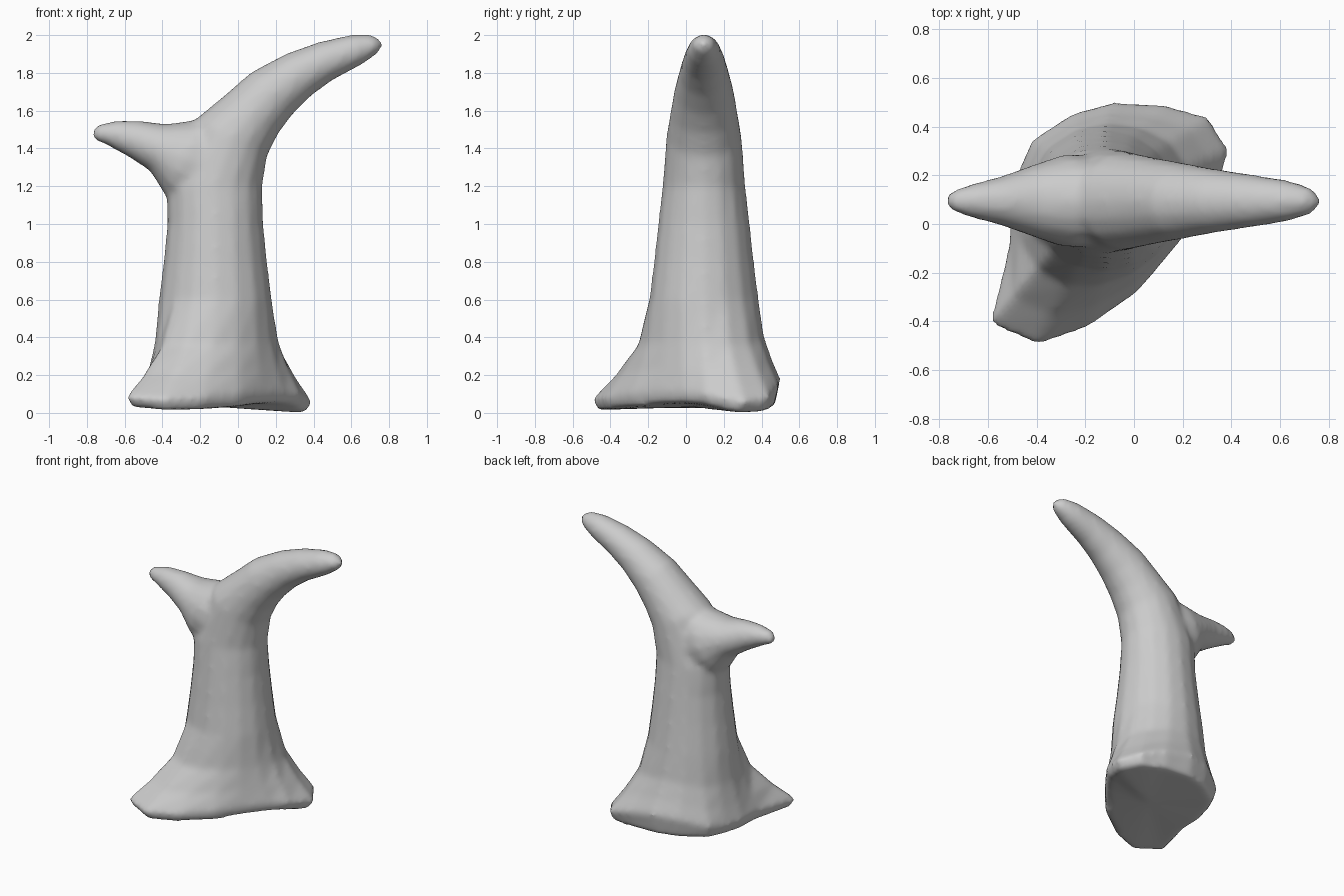
import bpy, bmesh, math

if "Cube" in bpy.data.objects:
    bpy.data.objects.remove(bpy.data.objects["Cube"])

N = 16
YC = 0.095


def ring(right, left, hw):
    """Oval spanning two (x, z) points, with half-width hw along y."""
    pts = []
    for i in range(N):
        a = 2 * math.pi * i / N
        c, s = math.cos(a), math.sin(a)
        pts.append(((right[0] + left[0]) / 2 + c * (right[0] - left[0]) / 2,
                    YC + s * hw,
                    (right[1] + left[1]) / 2 + c * (right[1] - left[1]) / 2))
    return pts


def loft(bm, rings, start, end):
    """Skin a list of rings and close both ends to a point."""
    vs = [[bm.verts.new(p) for p in r] for r in rings]
    for a, b in zip(vs, vs[1:]):
        for i in range(N):
            j = (i + 1) % N
            bm.faces.new((a[i], a[j], b[j], b[i]))
    s, e = bm.verts.new(start), bm.verts.new(end)
    for i in range(N):
        j = (i + 1) % N
        bm.faces.new((s, vs[0][j], vs[0][i]))
        bm.faces.new((e, vs[-1][i], vs[-1][j]))


# Root flare outline: x, y, height of widest point, height of underside
foot = [(.33, .11, .10, .045), (.395, .30, .06, .0), (.31, .44, .08, .005),
        (.13, .49, .14, .025), (-.08, .50, .18, .035), (-.25, .455, .17, .035),
        (-.42, .345, .12, .03), (-.475, .22, .10, .03), (-.51, .08, .10, .025),
        (-.515, -.09, .10, .025), (-.595, -.41, .085, .03), (-.40, -.50, .07, .015),
        (-.19, -.425, .08, .02), (.01, -.285, .10, .035), (.13, -.145, .11, .05),
        (.24, -.01, .11, .055)]

bm = bmesh.new()

# Trunk base: blends from the foot outline into the oval trunk
trunk = ring((.18, .6), (-.42, .6), .29)
rings = [[(-.1 + (x + .1) * .94, y * .94, zb) for x, y, z, zb in foot]]
for w, s in ((1, 0), (.62, .24), (.24, .54), (0, 1)):
    rings.append([(t[0] + (f[0] - t[0]) * w, t[1] + (f[1] - t[1]) * w,
                   f[2] + (.6 - f[2]) * s) for t, f in zip(trunk, foot)])

# Trunk and long right branch
for r, l, hw in [((.155, .8), (-.395, .8), .265), ((.135, 1.0), (-.375, 1.0), .243),
                 ((.13, 1.2), (-.38, 1.2), .22), ((.155, 1.36), (-.22, 1.56), .20),
                 ((.215, 1.48), (-.08, 1.675), .18), ((.29, 1.58), (.07, 1.805), .16),
                 ((.39, 1.68), (.26, 1.905), .133), ((.50, 1.76), (.43, 1.965), .112),
                 ((.66, 1.845), (.60, 2.003), .085), ((.745, 1.905), (.71, 2.003), .055)]:
    rings.append(ring(r, l, hw))
loft(bm, rings, (-.1, .03, .03), (.775, YC, 1.96))

# Short left branch
left = [((0, 1.5), (-.2, 1.05), .19), ((-.19, 1.555), (-.385, 1.15), .19),
        ((-.38, 1.53), (-.465, 1.28), .145), ((-.52, 1.547), (-.58, 1.355), .10),
        ((-.64, 1.548), (-.69, 1.415), .07), ((-.735, 1.53), (-.765, 1.447), .042)]
loft(bm, [ring(r, l, hw) for r, l, hw in left], (-.1, YC, 1.27), (-.78, YC, 1.485))

bmesh.ops.recalc_face_normals(bm, faces=bm.faces)
mesh = bpy.data.meshes.new("tree_trunk")
bm.to_mesh(mesh)
bm.free()
obj = bpy.data.objects.new("tree_trunk", mesh)
bpy.context.collection.objects.link(obj)

# Fuse the branches into one skin and soften the joints
fuse = obj.modifiers.new("fuse", 'REMESH')
fuse.mode = 'VOXEL'
fuse.voxel_size = 0.02
fuse.use_smooth_shade = True
soften = obj.modifiers.new("soften", 'SMOOTH')
soften.factor = 0.5
soften.iterations = 8
